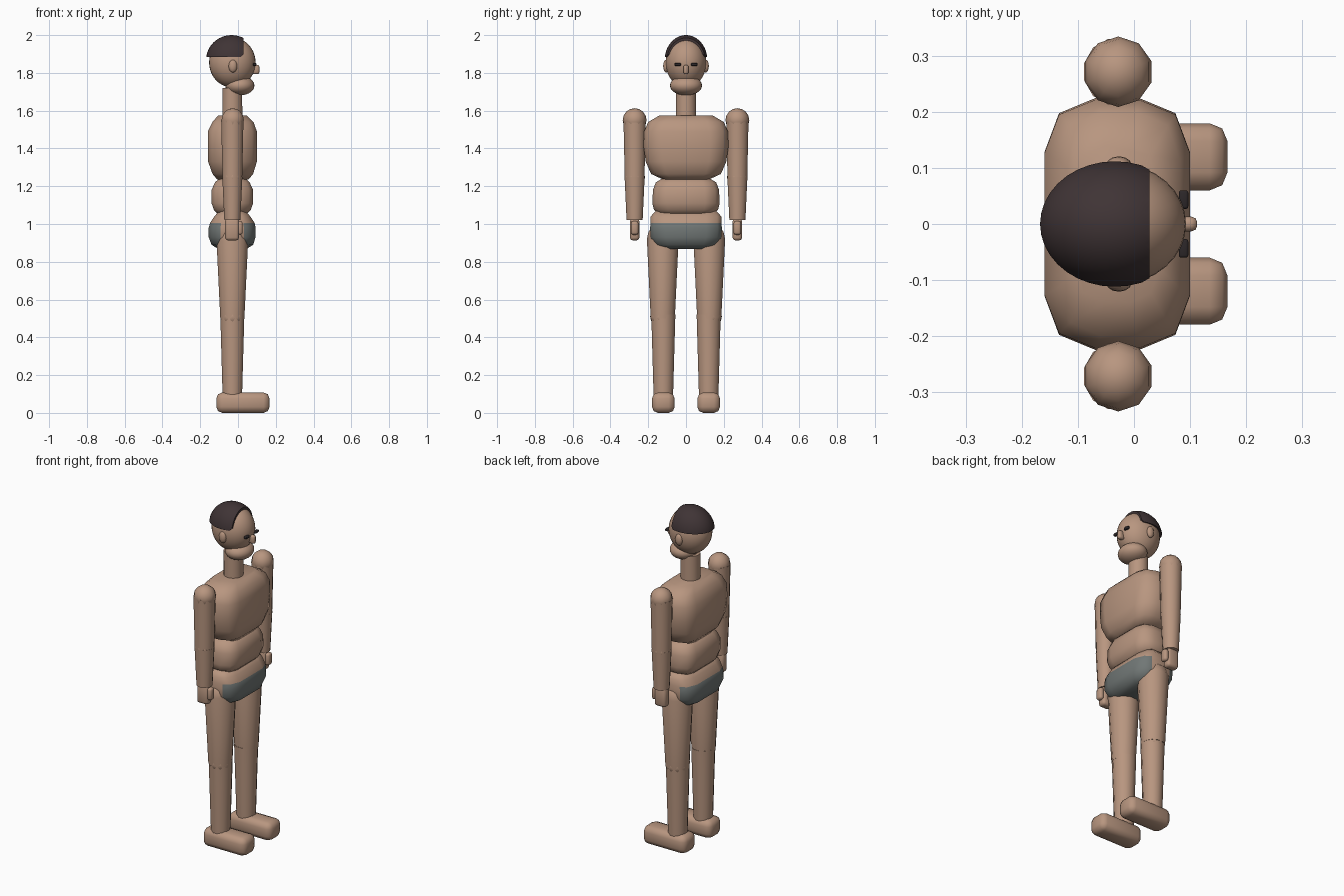
import bpy, bmesh, math
from mathutils import Vector, Matrix

if "Cube" in bpy.data.objects:
    bpy.data.objects.remove(bpy.data.objects["Cube"])

CX = -0.03  # body axis


def material(name, rgb):
    m = bpy.data.materials.new(name)
    m.diffuse_color = (*rgb, 1)
    m.use_nodes = True
    m.node_tree.nodes["Principled BSDF"].inputs["Base Color"].default_value = m.diffuse_color
    return m


SKIN = material("skin", (0.48, 0.305, 0.215))
HAIR = material("dark hair", (0.05, 0.034, 0.036))
CLOTH = material("grey cloth", (0.165, 0.185, 0.18))
EYE = material("eye dark", (0.025, 0.02, 0.022))


def finish(bm, name, *mats, angle=60):
    bmesh.ops.recalc_face_normals(bm, faces=bm.faces)
    me = bpy.data.meshes.new(name)
    bm.to_mesh(me)
    bm.free()
    ob = bpy.data.objects.new(name, me)
    bpy.context.collection.objects.link(ob)
    for m in mats:
        me.materials.append(m)
    bpy.ops.object.select_all(action='DESELECT')
    ob.select_set(True)
    bpy.context.view_layer.objects.active = ob
    bpy.ops.object.shade_smooth_by_angle(angle=math.radians(angle))
    return ob


def ellipsoid_bm(loc, radii, seg=24, rings=14):
    bm = bmesh.new()
    mat = Matrix.Translation(loc) @ Matrix.Diagonal((*radii, 1))
    bmesh.ops.create_uvsphere(bm, u_segments=seg, v_segments=rings, radius=1, matrix=mat)
    return bm


def ellipsoid(name, loc, radii, mat=SKIN, seg=24, rings=14):
    return finish(ellipsoid_bm(loc, radii, seg, rings), name, mat)


def loft(rings):
    """Skin closed rings of points into a capped solid."""
    bm = bmesh.new()
    rows = [[bm.verts.new(p) for p in r] for r in rings]
    n = len(rows[0])
    for a, b in zip(rows, rows[1:]):
        for i in range(n):
            j = (i + 1) % n
            bm.faces.new((a[i], a[j], b[j], b[i]))
    bm.faces.new(rows[0][::-1])
    bm.faces.new(rows[-1])
    return bm


def limb(name, x, y, rows, seg=12):
    """Round limb from (z, radius) rows."""
    ang = [2 * math.pi * (i + 0.5) / seg for i in range(seg)]
    return finish(loft([[(x + r * math.cos(a), y + r * math.sin(a), z) for a in ang]
                        for z, r in rows]), name, SKIN)


def body_block(rows, side):
    """Chamfered trunk section from (z, x_back, x_front, half_width) rows."""
    q = [(1, 0.57), (0.8, 0.88), (side, 1)]
    unit = (q + [(-x, y) for x, y in q[::-1]] + [(-x, -y) for x, y in q]
            + [(x, -y) for x, y in q[::-1]])
    return loft([[((a + b) / 2 + u * (b - a) / 2, v * h, z) for u, v in unit]
                 for z, a, b, h in rows])


def rounded_box(name, lo, hi, bevel, mat=SKIN, seg=2):
    lo, hi = Vector(lo), Vector(hi)
    bm = bmesh.new()
    m = Matrix.Translation((lo + hi) / 2) @ Matrix.Diagonal((*(hi - lo), 1))
    bmesh.ops.create_cube(bm, size=1, matrix=m)
    bmesh.ops.bevel(bm, geom=bm.edges[:], offset=bevel, segments=seg,
                    profile=0.5, affect='EDGES')
    return finish(bm, name, mat)


# Trunk
finish(body_block([(1.235, -0.11, 0.055, 0.12), (1.265, -0.135, 0.08, 0.185),
                   (1.33, -0.158, 0.1, 0.213), (1.41, -0.16, 0.1, 0.225),
                   (1.49, -0.16, 0.1, 0.222), (1.54, -0.135, 0.082, 0.2),
                   (1.575, -0.105, 0.045, 0.14)], 0.3), "chest", SKIN, angle=80)
finish(body_block([(1.045, -0.1, 0.04, 0.13), (1.075, -0.128, 0.068, 0.17),
                   (1.11, -0.14, 0.08, 0.178), (1.18, -0.14, 0.08, 0.175),
                   (1.22, -0.122, 0.062, 0.16), (1.245, -0.095, 0.035, 0.12)], 0.3),
       "abdomen", SKIN, angle=80)

# Hips with briefs: cloth at front, back and underside, skin at the sides
bm = body_block([(0.868, -0.105, 0.045, 0.13), (0.89, -0.14, 0.08, 0.165),
                 (0.93, -0.155, 0.093, 0.188), (0.98, -0.155, 0.093, 0.19),
                 (1.005, -0.148, 0.088, 0.187), (1.04, -0.125, 0.065, 0.187),
                 (1.07, -0.1, 0.04, 0.16)], 0.5)
for f in bm.faces:
    c = f.calc_center_median()
    is_side = abs(c.x - CX) < 0.03 and abs(c.y) > 0.1 and c.z > 0.89
    f.material_index = 0 if c.z > 1.0 or is_side else 1
finish(bm, "hips_and_briefs", SKIN, CLOTH, angle=80)

# Neck and head
limb("neck", CX, 0, [(1.54, 0.054), (1.72, 0.053)], 16)
ellipsoid("head", (CX, 0, 1.855), (0.123, 0.108, 0.132), seg=32, rings=20)
ellipsoid("jaw", (0.01, 0, 1.733), (0.077, 0.085, 0.052))
rounded_box("nose", (0.075, -0.013, 1.793), (0.113, 0.013, 1.843), 0.01)

# Hair cap cut at the hairline
bm = ellipsoid_bm((-0.034, 0, 1.868), (0.135, 0.113, 0.132), 36, 24)
for co, no in [((0, 0, 1.885), (0, 0, -1)), ((0.028, 0, 1.9), (1, 0, 0)),
               ((0.02, 0, 1.89), (0.7, 0, -0.7))]:
    geom = bm.verts[:] + bm.edges[:] + bm.faces[:]
    cut = bmesh.ops.bisect_plane(bm, geom=geom, plane_co=co, plane_no=no, clear_outer=True)
    edges = [e for e in cut["geom_cut"] if isinstance(e, bmesh.types.BMEdge)]
    bmesh.ops.contextual_create(bm, geom=edges)
finish(bm, "hair", HAIR, angle=40)

# Paired parts
for s, tag in ((1, "left"), (-1, "right")):
    def box(name, lo, hi, bevel, mat=SKIN):
        y0, y1 = sorted((s * lo[1], s * hi[1]))
        return rounded_box(tag + name, (lo[0], y0, lo[2]), (hi[0], y1, hi[2]), bevel, mat)

    ellipsoid(tag + "_ear", (-0.027, s * 0.105, 1.836), (0.023, 0.016, 0.034), seg=12, rings=8)
    box("_eye", (0.08, 0.027, 1.837), (0.097, 0.06, 1.852), 0.004, EYE)

    # Arm
    ay = s * 0.272
    ellipsoid(tag + "_shoulder", (CX + 0.002, ay, 1.55), (0.062, 0.063, 0.063), seg=10, rings=8)
    limb(tag + "_upper_arm", CX, ay, [(1.24, 0.054), (1.55, 0.061)])
    ellipsoid(tag + "_elbow", (CX, ay, 1.248), (0.055, 0.055, 0.05), seg=10, rings=8)
    limb(tag + "_forearm", CX, ay, [(1.02, 0.044), (1.25, 0.055)])
    box("_hand", (-0.068, 0.247, 0.913), (0.005, 0.297, 1.03), 0.015)
    box("_thumb", (-0.005, 0.252, 0.943), (0.025, 0.292, 1.015), 0.012)

    # Leg
    ly = s * 0.123
    limb(tag + "_thigh", CX, ly, [(0.5, 0.066), (0.92, 0.087), (0.96, 0.078), (0.99, 0.05)])
    ellipsoid(tag + "_knee", (CX, ly, 0.51), (0.067, 0.067, 0.06), seg=10, rings=8)
    limb(tag + "_shin", CX, s * 0.12, [(0.08, 0.053), (0.52, 0.066)])
    box("_foot", (-0.115, 0.06, 0.0), (0.167, 0.18, 0.108), 0.032)
